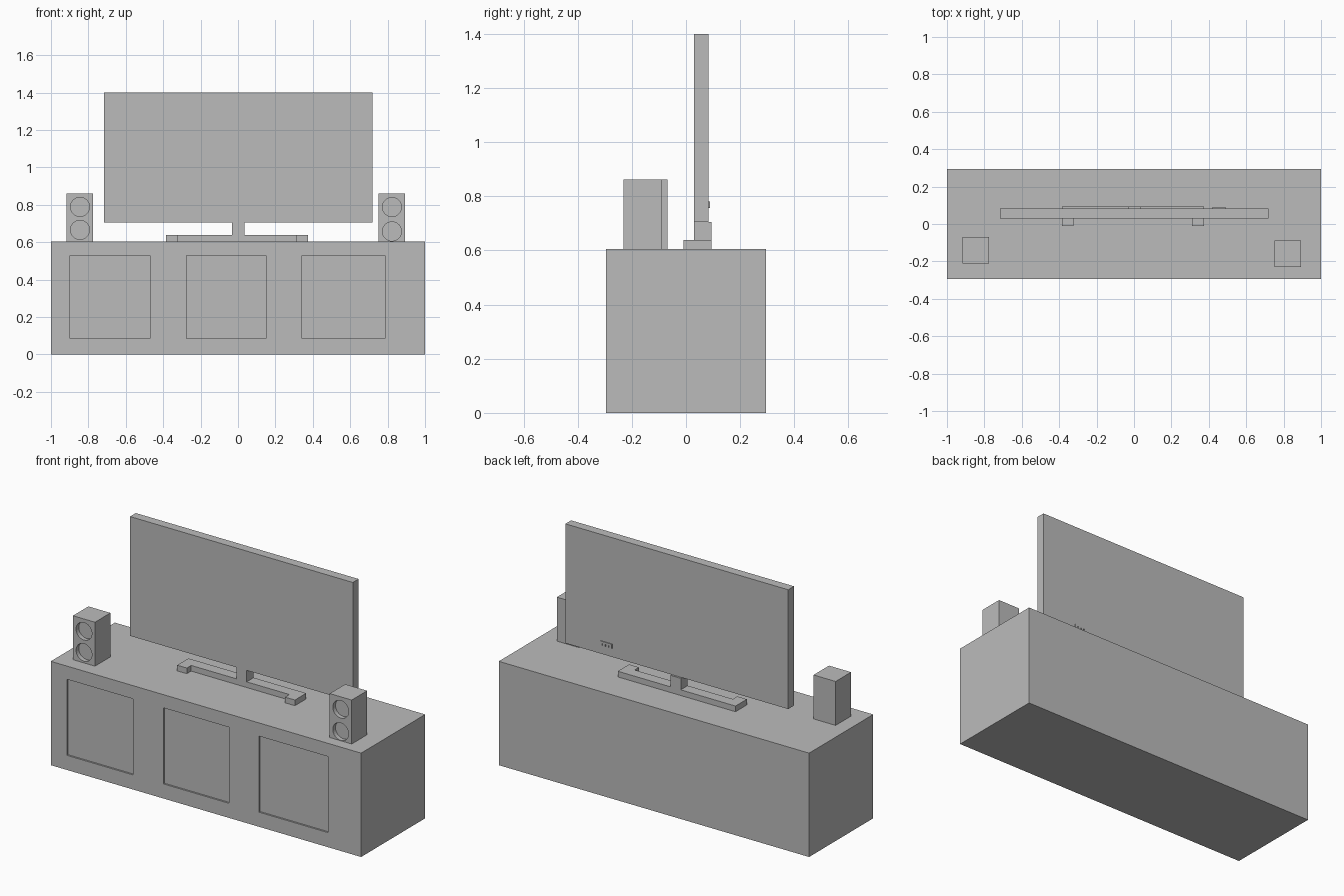
import bpy
import bmesh
from math import pi
from mathutils import Matrix

if "Cube" in bpy.data.objects:
    bpy.data.objects.remove(bpy.data.objects["Cube"], do_unlink=True)

GREY = (0.5, 0.5, 0.5, 1)
grey = bpy.data.materials.new("plain grey")
grey.use_nodes = True
grey.diffuse_color = GREY
grey.node_tree.nodes["Principled BSDF"].inputs["Base Color"].default_value = GREY


def finish(name, bm):
    bmesh.ops.recalc_face_normals(bm, faces=bm.faces)
    mesh = bpy.data.meshes.new(name)
    bm.to_mesh(mesh)
    bm.free()
    mesh.materials.append(grey)
    obj = bpy.data.objects.new(name, mesh)
    bpy.context.collection.objects.link(obj)
    return obj


def box(name, x, y, z):
    """Box given as (low, high) along each axis."""
    bm = bmesh.new()
    size = [b - a for a, b in (x, y, z)]
    mid = [(a + b) / 2 for a, b in (x, y, z)]
    bmesh.ops.create_cube(bm, size=1, matrix=Matrix.Translation(mid) @ Matrix.Diagonal((*size, 1)))
    return finish(name, bm)


def disc(name, x, y, z, radius, depth):
    """Cylinder lying along y, centred on the given point."""
    bm = bmesh.new()
    bmesh.ops.create_cone(bm, cap_ends=True, segments=32, radius1=radius, radius2=radius, depth=depth,
                          matrix=Matrix.Translation((x, y, z)) @ Matrix.Rotation(pi / 2, 4, "X"))
    return finish(name, bm)


def carve(obj, cutters):
    """Cut recesses into a part and remove the cutters."""
    for cutter in cutters:
        cutter.hide_render = True
        mod = obj.modifiers.new("recess", "BOOLEAN")
        mod.operation, mod.solver, mod.object = "DIFFERENCE", "EXACT", cutter
        bpy.context.view_layer.objects.active = obj
        bpy.ops.object.modifier_apply(modifier=mod.name)
        bpy.data.objects.remove(cutter, do_unlink=True)


TOP = 0.605      # cabinet top
FRONT = -0.295   # cabinet front

# Cabinet with three shallow door recesses
cabinet = box("cabinet", (-1, 1), (FRONT, -FRONT), (0, TOP))
doors = [(-0.897, -0.47), (-0.275, 0.15), (0.342, 0.787)]
carve(cabinet, [box("door_cutter", d, (FRONT - 0.1, FRONT + 0.01), (0.085, 0.528)) for d in doors])

# Screen panel
box("screen", (-0.717, 0.719), (0.03, 0.083), (0.705, 1.4))

# Stand: U-shaped base with two feet pointing forward, and a neck
bm = bmesh.new()
plan = [(-0.385, 0.094), (-0.385, -0.01), (-0.323, -0.01), (-0.323, 0.03),
        (0.31, 0.03), (0.31, -0.01), (0.374, -0.01), (0.374, 0.094)]
base = bm.faces.new([bm.verts.new((x, y, TOP)) for x, y in plan])
raised = bmesh.ops.extrude_face_region(bm, geom=[base], use_keep_orig=True)
bmesh.ops.translate(bm, vec=(0, 0, 0.033),
                    verts=[v for v in raised["geom"] if isinstance(v, bmesh.types.BMVert)])
finish("stand_base", bm)
box("stand_neck", (-0.032, 0.035), (0.03, 0.094), (TOP + 0.033, 0.705))

# Connector strip on the back of the screen
box("connector_strip", (0.417, 0.492), (0.083, 0.088), (0.77, 0.781))
for i in range(4):
    x = 0.417 + i * 0.021
    box(f"connector_{i + 1}", (x, x + 0.012), (0.083, 0.088), (0.756, 0.77))

# Speakers with two round driver recesses each
for name, x, y, heights in (("right_speaker", -0.845, -0.14, (0.666, 0.789)),
                            ("left_speaker", 0.823, -0.159, (0.658, 0.788))):
    half = 0.071
    speaker = box(name, (x - half, x + half), (y - half, y + half), (TOP, 0.861))
    carve(speaker, [disc("driver_cutter", x, y - half, z, 0.051, 0.05) for z in heights])
